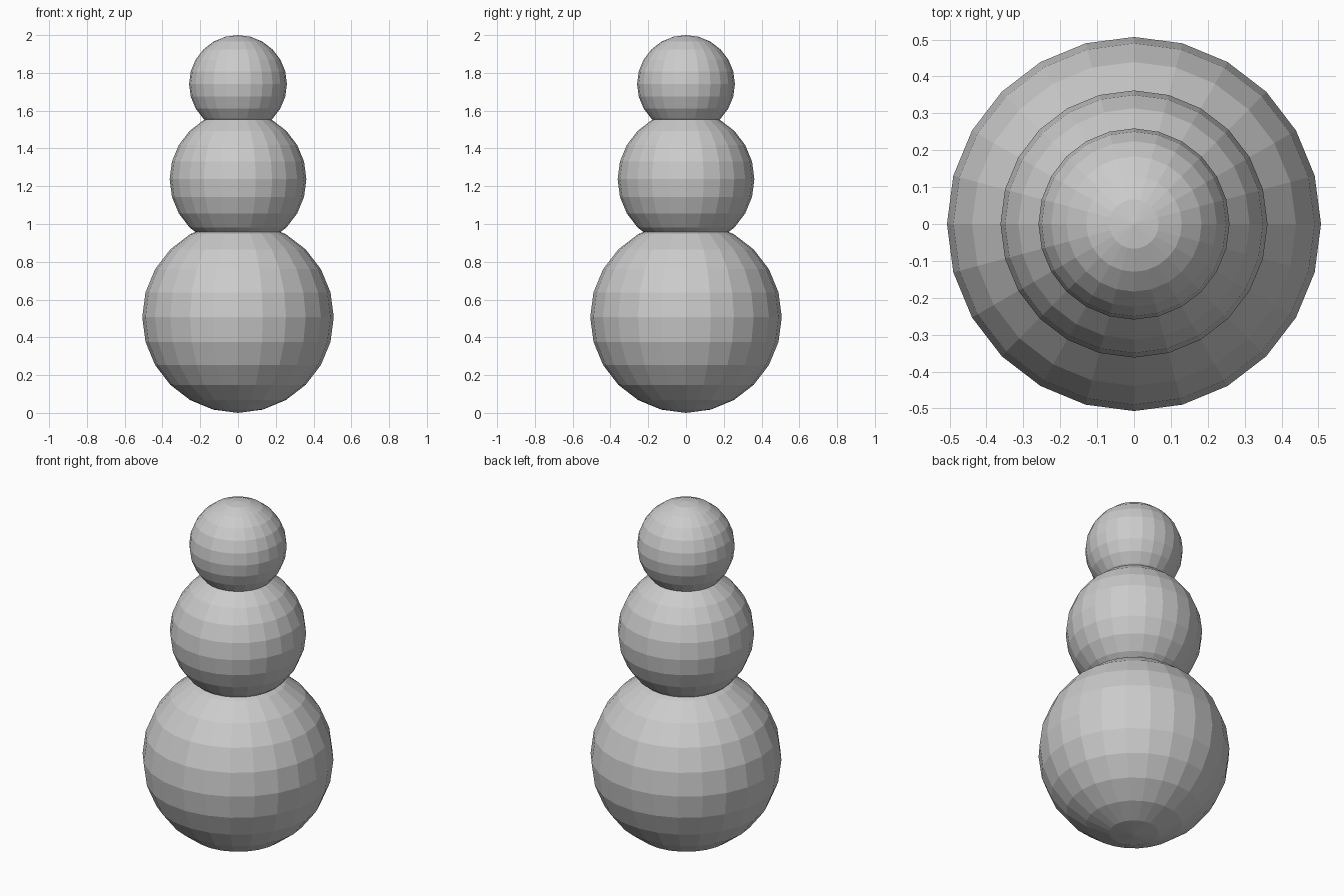
import bpy

cube = bpy.data.objects.get("Cube")
if cube:
    bpy.data.objects.remove(cube, do_unlink=True)


def add_ball(name, radius, height):
    """Flat-faced ball centred on the vertical axis."""
    bpy.ops.mesh.primitive_uv_sphere_add(
        segments=24, ring_count=12, radius=radius, location=(0, 0, height))
    ball = bpy.context.object
    ball.name = ball.data.name = name
    bpy.ops.object.shade_flat()
    return ball


# Three stacked, overlapping balls
add_ball("bottom_ball", 0.507, 0.507)
add_ball("middle_ball", 0.362, 1.237)
add_ball("head_ball", 0.259, 1.741)
